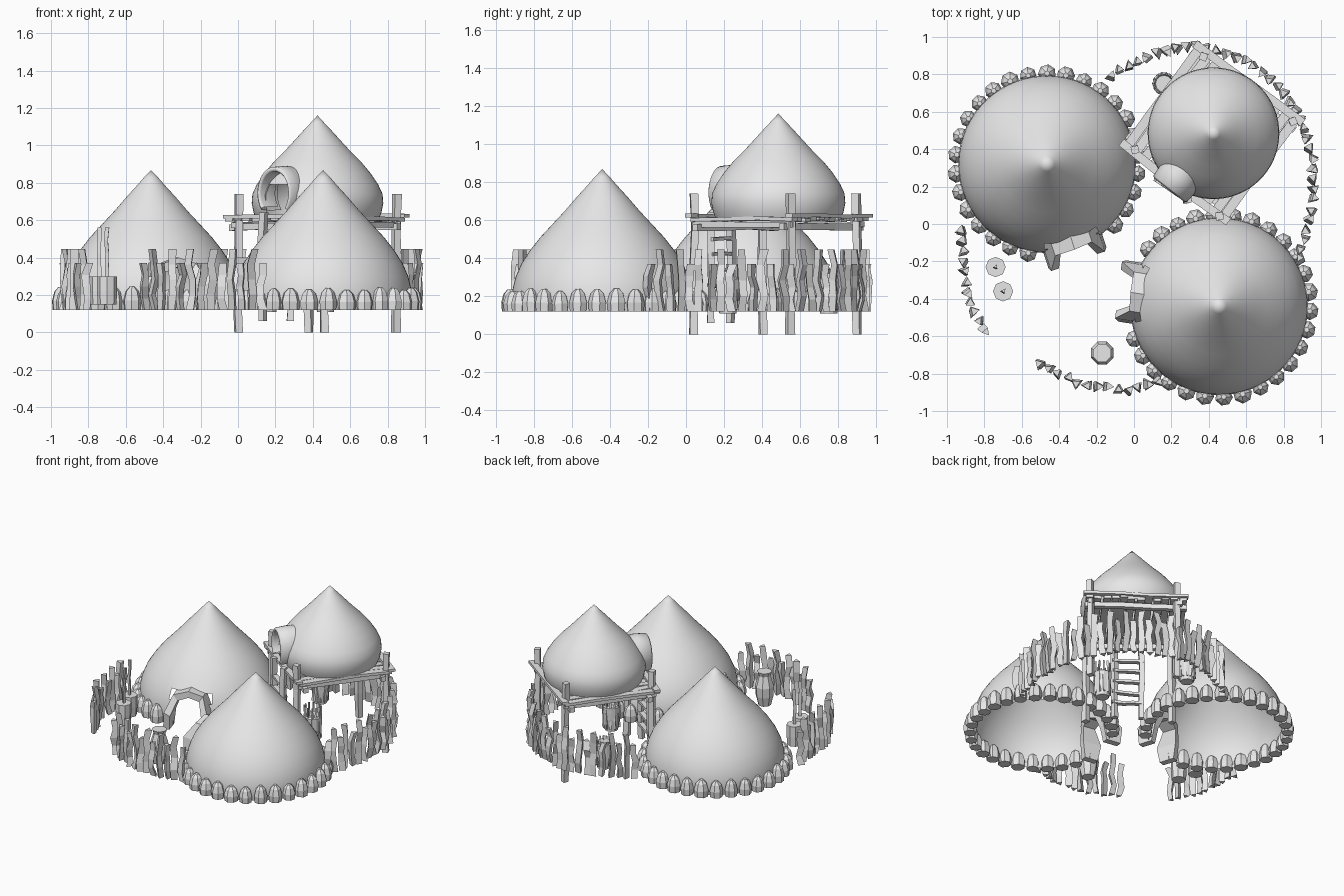
import bpy, bmesh, math, random
from mathutils import Vector, Matrix

random.seed(7)
cube = bpy.data.objects.get("Cube")
if cube:
    bpy.data.objects.remove(cube)

clay = bpy.data.materials.new("pale_grey_clay")
clay.use_nodes = True
clay.diffuse_color = (0.8, 0.8, 0.8, 1)
clay.node_tree.nodes["Principled BSDF"].inputs["Base Color"].default_value = (0.8, 0.8, 0.8, 1)

GROUND = 0.12


def finish(bm, name, smooth=False):
    bmesh.ops.recalc_face_normals(bm, faces=bm.faces)
    mesh = bpy.data.meshes.new(name)
    bm.to_mesh(mesh)
    bm.free()
    mesh.materials.append(clay)
    for p in mesh.polygons:
        p.use_smooth = smooth
    ob = bpy.data.objects.new(name, mesh)
    bpy.context.collection.objects.link(ob)
    return ob


def polar(center, angle, r, z):
    a = math.radians(angle)
    return Vector((center[0] + r * math.cos(a), center[1] + r * math.sin(a), z))


def loft(bm, rings, caps=True, closed=True):
    """Skin a list of point rings."""
    rows = [[bm.verts.new(p) for p in ring] for ring in rings]
    n = len(rows[0])
    for a, b in zip(rows, rows[1:]):
        for i in range(n if closed else n - 1):
            j = (i + 1) % n
            bm.faces.new((a[i], a[j], b[j], b[i]))
    if caps:
        bm.faces.new(rows[0])
        bm.faces.new(rows[-1])


def turned(bm, x, y, profile, sides, spin=0):
    """Lathe a (radius, z) profile around a vertical axis."""
    loft(bm, [[polar((x, y), spin + 360 * i / sides, r, z) for i in range(sides)]
              for r, z in profile])


def crooked_post(bm, x, y, z0, z1, w, sides=3, wobble=0.012, steps=4):
    """Rough upright post that wanders on its way up."""
    spin = random.uniform(0, 360)
    rings = []
    for k in range(steps + 1):
        c = (x + random.uniform(-wobble, wobble), y + random.uniform(-wobble, wobble))
        r = w * random.uniform(0.85, 1.1)
        z = z0 + (z1 - z0) * k / steps
        rings.append([polar(c, spin + 360 * i / sides, r, z) for i in range(sides)])
    loft(bm, rings)


def rough_beam(bm, a, b, w, h, jitter=0.006, steps=3):
    """Hewn plank between two points."""
    a, b = Vector(a), Vector(b)
    side = (b - a).cross(Vector((0, 0, 1))).normalized() * w / 2
    up = Vector((0, 0, h / 2))
    rings = []
    for k in range(steps + 1):
        c = a.lerp(b, k / steps) + Vector([random.uniform(-jitter, jitter) for _ in range(3)])
        rings.append([c + side + up, c - side + up, c - side - up, c + side - up])
    loft(bm, rings)


# Domed huts: smooth pointed shells with a doorway left open
def hut(name, center, profile, door, half_width, door_top):
    bm = bmesh.new()
    sides = 64
    loft(bm, [[polar(center, door + 360 * (i + 0.5) / sides, r, z) for i in range(sides)]
              for r, z in profile], caps=False)
    out = polar((0, 0), door, 1, 0)
    gone = []
    for f in bm.faces:
        d = f.calc_center_median() - Vector((*center, 0))
        across = abs(d.x * out.y - d.y * out.x)
        if d.dot(out) > 0 and across < half_width and d.z < door_top:
            gone.append(f)
    bmesh.ops.delete(bm, geom=gone, context='FACES')
    bmesh.ops.remove_doubles(bm, verts=bm.verts, dist=0.0005)
    finish(bm, name, True)


BIG = [(0.468, 0.12), (0.475, 0.18), (0.47, 0.24), (0.455, 0.3), (0.425, 0.37), (0.38, 0.44),
       (0.325, 0.51), (0.26, 0.58), (0.195, 0.65), (0.135, 0.72), (0.08, 0.78), (0.04, 0.826),
       (0.0001, 0.868)]
SMALL = [(0.325, 0.6), (0.342, 0.64), (0.352, 0.69), (0.348, 0.74), (0.325, 0.79), (0.285, 0.85),
         (0.235, 0.91), (0.175, 0.97), (0.12, 1.03), (0.07, 1.085), (0.035, 1.122), (0.0001, 1.16)]
LEFT, RIGHT, TOWER = (0.455, -0.44), (-0.465, 0.32), (0.425, 0.485)
LEFT_DOOR, RIGHT_DOOR, TOWER_DOOR = 171, -72, 232
hut("left_hut", LEFT, BIG, LEFT_DOOR, 0.13, 0.34)
hut("right_hut", RIGHT, BIG, RIGHT_DOOR, 0.13, 0.34)
hut("tower_hut", TOWER, SMALL, TOWER_DOOR, 0.09, 0.82)


# Blocky stone arches around the ground doors
def door_arch(name, center, door):
    bm = bmesh.new()
    out, side = polar((0, 0), door, 1, 0), polar((0, 0), door + 90, 1, 0)
    base = Vector((*center, 0))
    rings = []
    for s, z, near, far in [(-0.165, 0.12, 0.42, 0.53), (-0.155, 0.25, 0.4, 0.55),
                            (-0.11, 0.36, 0.38, 0.48), (0, 0.4, 0.365, 0.48),
                            (0.1, 0.37, 0.38, 0.47), (0.15, 0.26, 0.4, 0.54),
                            (0.165, 0.12, 0.42, 0.52)]:
        inner_s, inner_z = s * 0.72, GROUND + (z - GROUND) * 0.83
        rings.append([base + out * r + side * q + Vector((0, 0, h))
                      for r, q, h in ((near, s, z), (far, s, z),
                                      (far, inner_s, inner_z), (near, inner_s, inner_z))])
    loft(bm, rings)
    finish(bm, name)


door_arch("left_door_arch", LEFT, LEFT_DOOR)
door_arch("right_door_arch", RIGHT, RIGHT_DOOR)

# Smooth hood over the tower door
bm = bmesh.new()
out, side = polar((0, 0), TOWER_DOOR, 1, 0), polar((0, 0), TOWER_DOOR + 90, 1, 0)
rings = []
for r, scale in ((0.2, 1.0), (0.3, 1.04), (0.375, 1.0), (0.385, 0.9), (0.37, 0.82), (0.25, 0.8)):
    ring = []
    for i in range(25):
        t = math.radians(-40 + 260 * i / 24)
        ring.append(Vector((*TOWER, 0.745)) + out * r + side * 0.115 * scale * math.cos(t)
                    + Vector((0, 0, 0.14 * scale * math.sin(t))))
    rings.append(ring)
loft(bm, rings, caps=False, closed=False)
finish(bm, "tower_door_hood", True)


# Foundation stones around the ground huts
def stones(name, center, door):
    bm = bmesh.new()
    for k in range(30):
        angle = door + 12 * (k + 0.5)
        if 22 < 12 * (k + 0.5) < 338:
            p = polar(center, angle, 0.485, 0)
            h, s = random.uniform(0.105, 0.125), random.uniform(0.9, 1.05)
            turned(bm, p.x, p.y, [(0.046 * s, GROUND), (0.05 * s, GROUND + 0.4 * h),
                                  (0.037 * s, GROUND + 0.8 * h), (0.014 * s, GROUND + h)],
                   7, random.uniform(0, 50))
    finish(bm, name)


stones("left_hut_stones", LEFT, LEFT_DOOR)
stones("right_hut_stones", RIGHT, RIGHT_DOOR)


# Palisade: crooked stakes spaced along three paths
def palisade(name, path, gap=0.055):
    bm = bmesh.new()
    travelled, mark, count = 0, 0, 0
    for a, b in zip(path, path[1:]):
        a, b = Vector(a), Vector(b)
        length = (b - a).length
        while mark <= travelled + length:
            p = a.lerp(b, (mark - travelled) / length)
            crooked_post(bm, p.x, p.y, GROUND, 0.445 if count % 2 else 0.37, 0.026)
            mark += gap
            count += 1
        travelled += length
    finish(bm, name)


palisade("right_palisade", [(-0.92, -0.04), (-0.905, -0.28), (-0.87, -0.45), (-0.8, -0.57)])
palisade("front_palisade", [(-0.5, -0.75), (-0.3, -0.85), (-0.05, -0.89), (0.14, -0.84)])
palisade("back_palisade", [(0.88, -0.19), (0.96, 0.1), (0.955, 0.35), (0.9, 0.55), (0.78, 0.73),
                           (0.6, 0.88), (0.33, 0.96), (0.1, 0.91), (-0.17, 0.77)])

# Tower platform, laid out in its own turned frame
U, V = Vector((0.805, -0.593, 0)), Vector((0.593, 0.805, 0))
MID = Vector((0.415, 0.485, 0))


def deck(u, v, z):
    return MID + U * u + V * v + Vector((0, 0, z))


bm = bmesh.new()
for k in range(12):
    u = -0.32 + 0.058 * k
    rough_beam(bm, deck(u, -0.33 - random.uniform(-0.01, 0.02), 0.605),
               deck(u, 0.33 + random.uniform(-0.01, 0.02), 0.605), 0.05, 0.02)
finish(bm, "platform_planks")

bm = bmesh.new()
for sign in (-1, 1):
    rough_beam(bm, deck(-0.36, sign * 0.33, 0.622), deck(0.36, sign * 0.33, 0.622), 0.045, 0.02)
    rough_beam(bm, deck(-0.35, sign * 0.28, 0.565), deck(0.35, sign * 0.28, 0.565), 0.035, 0.035)
    rough_beam(bm, deck(sign * 0.3, -0.33, 0.575), deck(sign * 0.3, 0.33, 0.575), 0.035, 0.03)
finish(bm, "platform_beams")

bm = bmesh.new()
for x, y in ((0.0, 0.4), (0.46, 0.045), (0.845, 0.55), (0.375, 0.9)):
    crooked_post(bm, x, y, 0, 0.74, 0.028, sides=4, wobble=0.006)
finish(bm, "platform_posts")

# Ladder up to the tower door
bm = bmesh.new()
for x, y in ((0.135, 0.235), (0.285, 0.135)):
    crooked_post(bm, x, y, 0.06, 0.64, 0.024, sides=4, wobble=0.006)
for k in range(5):
    z = 0.17 + 0.083 * k
    rough_beam(bm, (0.12, 0.245, z), (0.3, 0.125, z), 0.035, 0.018)
finish(bm, "ladder")


# Baskets with a fringe of rods
def basket(name, x, y, rods, top):
    bm = bmesh.new()
    turned(bm, x, y, [(0.045, 0.11), (0.058, 0.2), (0.062, 0.29), (0.052, 0.3), (0.045, 0.27)], 12)
    for k in range(rods):
        p = polar((x, y), 360 * k / rods, 0.055, 0)
        crooked_post(bm, p.x, p.y, 0.13, top, 0.008, wobble=0.003)
    finish(bm, name)


basket("back_basket", 0.16, 0.75, 14, 0.32)
basket("under_tower_basket", 0.467, 0.22, 12, 0.37)

# Water jar and the two stumps holding poles
bm = bmesh.new()
turned(bm, -0.17, -0.69, [(0.045, 0.12), (0.062, 0.19), (0.066, 0.26), (0.042, 0.34),
                          (0.052, 0.37), (0.038, 0.37)], 8, 22.5)
finish(bm, "water_jar")

for name, x, y in (("back_stump", -0.74, -0.23), ("front_stump", -0.7, -0.36)):
    bm = bmesh.new()
    turned(bm, x, y, [(0.05, 0.15), (0.054, 0.22), (0.054, 0.3)], 8)
    crooked_post(bm, x, y, 0.29, 0.56, 0.014, wobble=0.004)
    finish(bm, name)
